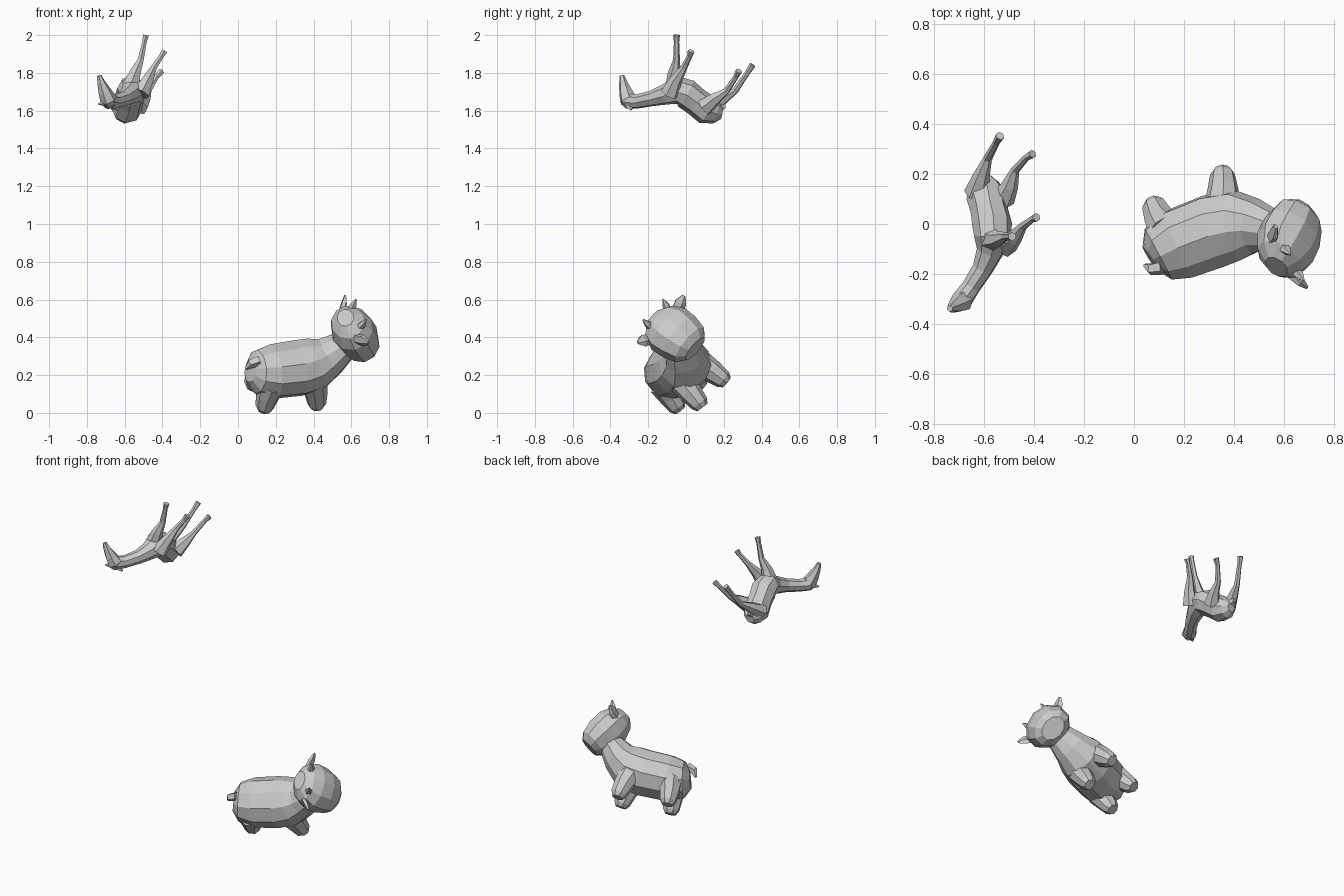
import bpy, bmesh
from math import sin, cos, pi
from mathutils import Vector, Matrix


def loft(name, sections, lateral, sides=8, frame=None):
    """Faceted tube: each section is x, y, z, lateral radius, depth radius."""
    bm = bmesh.new()
    pts = [Vector(s[:3]) for s in sections]
    rings = []
    for i, s in enumerate(sections):
        t = (pts[min(i + 1, len(pts) - 1)] - pts[max(i - 1, 0)]).normalized()
        a = (lateral - t * lateral.dot(t)).normalized()
        b = t.cross(a)
        r1, r2 = s[3], s[-1]
        ring = []
        for k in range(sides):
            ang = 2 * pi * (k + 0.5) / sides
            ring.append(bm.verts.new(pts[i] + a * r1 * cos(ang) + b * r2 * sin(ang)))
        rings.append(ring)
    for p, q in zip(rings, rings[1:]):
        for k in range(sides):
            j = (k + 1) % sides
            bm.faces.new((p[k], p[j], q[j], q[k]))
    bm.faces.new(rings[0])
    bm.faces.new(rings[-1])
    bmesh.ops.recalc_face_normals(bm, faces=bm.faces)
    if frame:
        bm.transform(frame)
    me = bpy.data.meshes.new(name)
    bm.to_mesh(me)
    bm.free()
    ob = bpy.data.objects.new(name, me)
    bpy.context.collection.objects.link(ob)
    return ob


# ---- Chubby calf, built in its own frame (right, forward, up) then tilted
fwd = Vector((.92, .37, .10)).normalized()
right = Vector((.35, -.65, -.67))
right = (right - fwd * right.dot(fwd)).normalized()
up = right.cross(fwd)
calf = Matrix((right, fwd, up)).transposed().to_4x4()
calf.translation = (.28, -.04, .23)
X = Vector((1, 0, 0))

loft("calf_body", [
    (0, -.235, .02, .06, .06), (0, -.20, .01, .12, .115), (0, -.11, 0, .152, .142),
    (0, .04, .005, .158, .145), (0, .14, .025, .145, .14), (0, .21, .07, .115, .105),
    (0, .27, .13, .09, .08), (0, .31, .18, .08, .07)], X, 10, calf)

loft("calf_head", [
    (0, .245, .34, .06, .045), (0, .265, .305, .115, .09), (0, .30, .25, .145, .115),
    (0, .345, .185, .14, .115), (0, .385, .125, .12, .095), (0, .405, .095, .08, .06)],
    X, 10, calf)

loft("calf_tail", [(0, -.20, .09, .03), (0, -.245, .075, .025), (0, -.265, .04, .008)],
     X, 5, calf)

for s, side in ((1, "right"), (-1, "left")):
    loft("calf_front_leg_" + side, [
        (s * .07, .11, -.03, .075), (s * .085, .135, -.11, .062),
        (s * .095, .15, -.18, .05), (s * .098, .153, -.205, .034)], X, 8, calf)
    loft("calf_hind_leg_" + side, [
        (s * .07, -.13, -.03, .08), (s * .082, -.145, -.10, .062),
        (s * .09, -.15, -.165, .05), (s * .092, -.15, -.19, .034)], X, 8, calf)
    loft("calf_ear_" + side, [
        (s * .10, .27, .28, .03, .018), (s * .15, .30, .305, .035, .016),
        (s * .185, .315, .32, .01, .006)], Vector((0, 0, 1)), 5, calf)
    loft("calf_horn_" + side, [
        (s * .06, .30, .31, .027), (s * .075, .315, .355, .018),
        (s * .08, .325, .39, .004)], X, 5, calf)

# ---- Slender deer, upside down in the air
lat = Vector((.87, 0, -.49))

loft("deer_body_and_neck", [
    (-.60, .19, 1.585, .03), (-.597, .16, 1.59, .06), (-.59, .11, 1.605, .08),
    (-.577, .05, 1.65, .075), (-.567, 0, 1.69, .08), (-.565, -.05, 1.71, .075),
    (-.575, -.11, 1.685, .055), (-.605, -.18, 1.665, .042),
    (-.65, -.25, 1.65, .038), (-.685, -.30, 1.65, .042), (-.70, -.33, 1.655, .025)],
    lat, 8)

loft("deer_head", [
    (-.675, -.29, 1.625, .03), (-.685, -.305, 1.655, .046), (-.705, -.32, 1.70, .036),
    (-.725, -.333, 1.75, .022), (-.735, -.338, 1.785, .013)], lat, 6)

for side, tip in (("right", (-.64, -.29, 1.605)), ("left", (-.738, -.33, 1.635))):
    root = Vector((-.685, -.305, 1.64))
    mid = root.lerp(Vector(tip), .55)
    loft("deer_ear_" + side, [(*root, .025, .015), (*mid, .02, .012), (*tip, .005)],
         Vector((0, 1, 0)), 5)

loft("deer_tail", [(-.60, .16, 1.60, .025), (-.605, .195, 1.625, .02),
                   (-.61, .205, 1.65, .006)], lat, 5)

# Leg paths from hip to hoof
legs = {
    "deer_front_leg_right": [(-.515, -.085, 1.69), (-.48, -.055, 1.76),
                             (-.445, -.01, 1.83), (-.405, .02, 1.89), (-.39, .027, 1.915)],
    "deer_front_leg_left": [(-.57, -.06, 1.73), (-.545, -.062, 1.80),
                            (-.515, -.05, 1.87), (-.495, -.05, 1.965), (-.487, -.05, 2.0)],
    "deer_hind_leg_right": [(-.525, .10, 1.62), (-.495, .155, 1.665),
                            (-.475, .215, 1.705), (-.43, .265, 1.78), (-.405, .28, 1.81)],
    "deer_hind_leg_left": [(-.63, .12, 1.615), (-.61, .19, 1.66),
                           (-.585, .26, 1.705), (-.55, .325, 1.80), (-.535, .352, 1.842)],
}
radii = (.05, .034, .018, .014, .018)
for name, path in legs.items():
    loft(name, [(*p, r) for p, r in zip(path, radii)], lat, 6)
